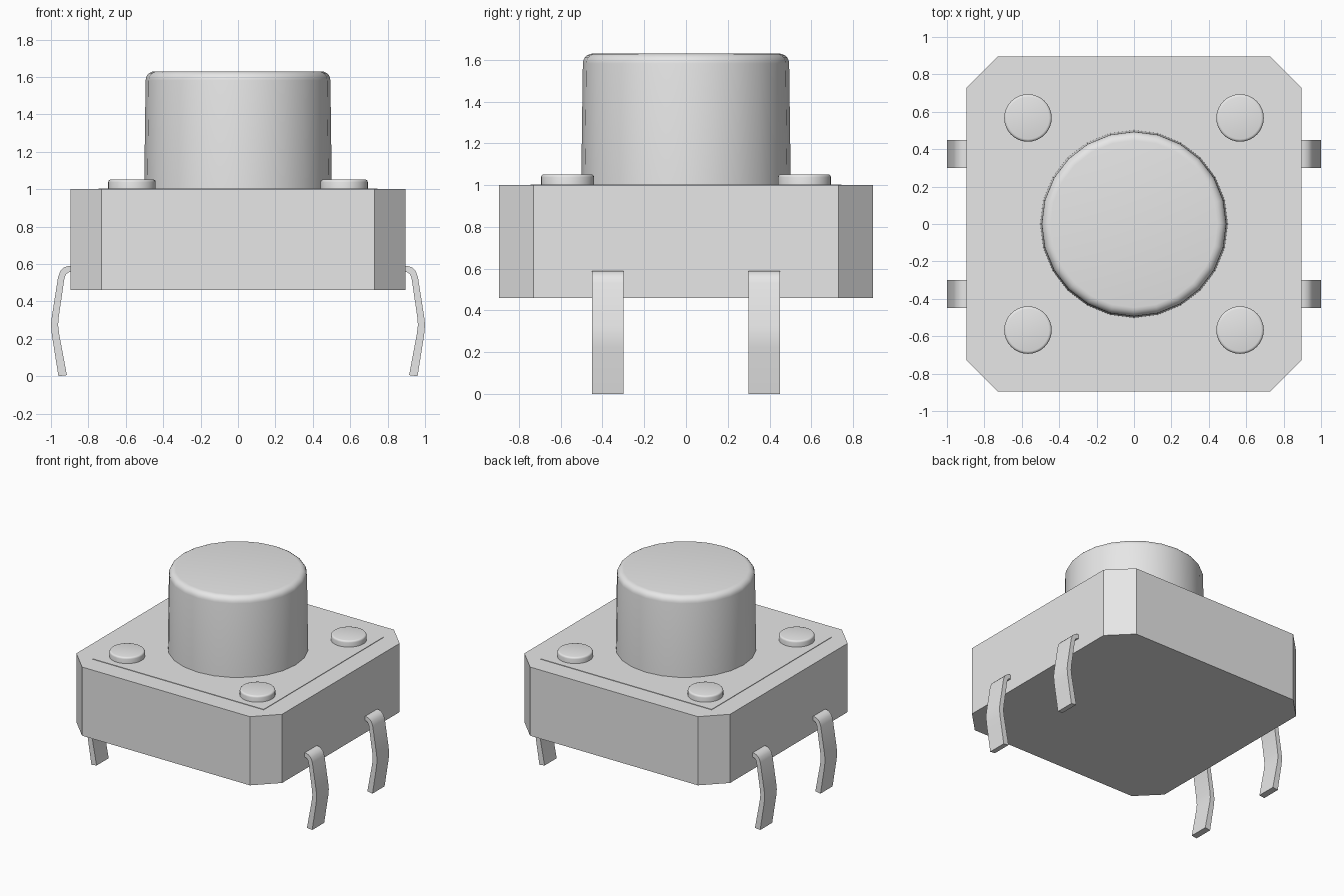
import bpy, bmesh, math

cube = bpy.data.objects.get("Cube")
if cube:
    bpy.data.objects.remove(cube, do_unlink=True)

# One grey for every part
grey = bpy.data.materials.new("plain_grey")
grey.use_nodes = True
colour = (0.8, 0.8, 0.8, 1)
grey.diffuse_color = colour
grey.node_tree.nodes["Principled BSDF"].inputs["Base Color"].default_value = colour


def finish(name, bm, smooth=False):
    bmesh.ops.recalc_face_normals(bm, faces=bm.faces[:])
    mesh = bpy.data.meshes.new(name)
    bm.to_mesh(mesh)
    bm.free()
    mesh.materials.append(grey)
    obj = bpy.data.objects.new(name, mesh)
    bpy.context.collection.objects.link(obj)
    if smooth:
        bpy.ops.object.select_all(action='DESELECT')
        obj.select_set(True)
        bpy.context.view_layer.objects.active = obj
        bpy.ops.object.shade_smooth_by_angle(angle=math.radians(35))
    return obj


def prism(name, points, offset, smooth=False):
    """Extrude a closed outline of 3D points by an offset."""
    bm = bmesh.new()
    face = bm.faces.new([bm.verts.new(p) for p in points])
    result = bmesh.ops.extrude_face_region(bm, geom=[face], use_keep_orig=True)
    moved = [g for g in result["geom"] if isinstance(g, bmesh.types.BMVert)]
    bmesh.ops.translate(bm, verts=moved, vec=offset)
    return finish(name, bm, smooth)


def turned(name, profile, sides, x=0, y=0):
    """Stack rings of (radius, height) and cap both ends."""
    bm = bmesh.new()
    angles = [math.tau * i / sides for i in range(sides)]
    rings = [[bm.verts.new((x + r * math.cos(a), y + r * math.sin(a), z))
              for a in angles] for r, z in profile]
    for low, high in zip(rings, rings[1:]):
        for i in range(sides):
            j = (i + 1) % sides
            bm.faces.new((low[i], low[j], high[j], high[i]))
    bm.faces.new(rings[0])
    bm.faces.new(rings[-1])
    return finish(name, bm, True)


def rounded(base_r, base_z, top_r, top_z, fillet, steps):
    """Profile of a cylinder with a rounded top edge."""
    arc = [math.pi / 2 * i / steps for i in range(steps + 1)]
    return [(base_r, base_z)] + [
        (top_r - fillet + fillet * math.cos(a), top_z - fillet + fillet * math.sin(a))
        for a in arc]


# Housing: square block with cut corners
half, cut = 0.895, 0.73
outline = [(cut, -half), (half, -cut), (half, cut), (cut, half),
           (-cut, half), (-half, cut), (-half, -cut), (-cut, -half)]
prism("housing", [(x, y, 0.46) for x, y in outline], (0, 0, 0.54))

# Thin cover plate on top of the housing
w = 0.745
prism("cover_plate", [(x, y, 0.99) for x, y in ((-w, -w), (w, -w), (w, w), (-w, w))],
      (0, 0, 0.014))

# Push button
turned("push_button", rounded(0.502, 0.98, 0.494, 1.63, 0.048, 5), 24)

# Corner rivets
for sx, side in ((-1, "right"), (1, "left")):
    for sy, end in ((-1, "front"), (1, "back")):
        turned(f"rivet_{end}_{side}", rounded(0.127, 0.98, 0.127, 1.052, 0.014, 3),
               32, 0.567 * sx, 0.567 * sy)

# Bent contact legs
leg = [(0.88, 0.59), (0.905, 0.59), (0.93, 0.582), (0.95, 0.562), (0.962, 0.53),
       (0.995, 0.32), (1.0, 0.275), (0.995, 0.22), (0.96, 0),
       (0.915, 0.006), (0.956, 0.225), (0.962, 0.275), (0.958, 0.32),
       (0.928, 0.525), (0.92, 0.545), (0.905, 0.556), (0.88, 0.557)]
for sx, side in ((-1, "right"), (1, "left")):
    for y, end in ((-0.45, "front"), (0.3, "back")):
        prism(f"leg_{end}_{side}", [(sx * x, y, z) for x, z in leg], (0, 0.15, 0), True)
